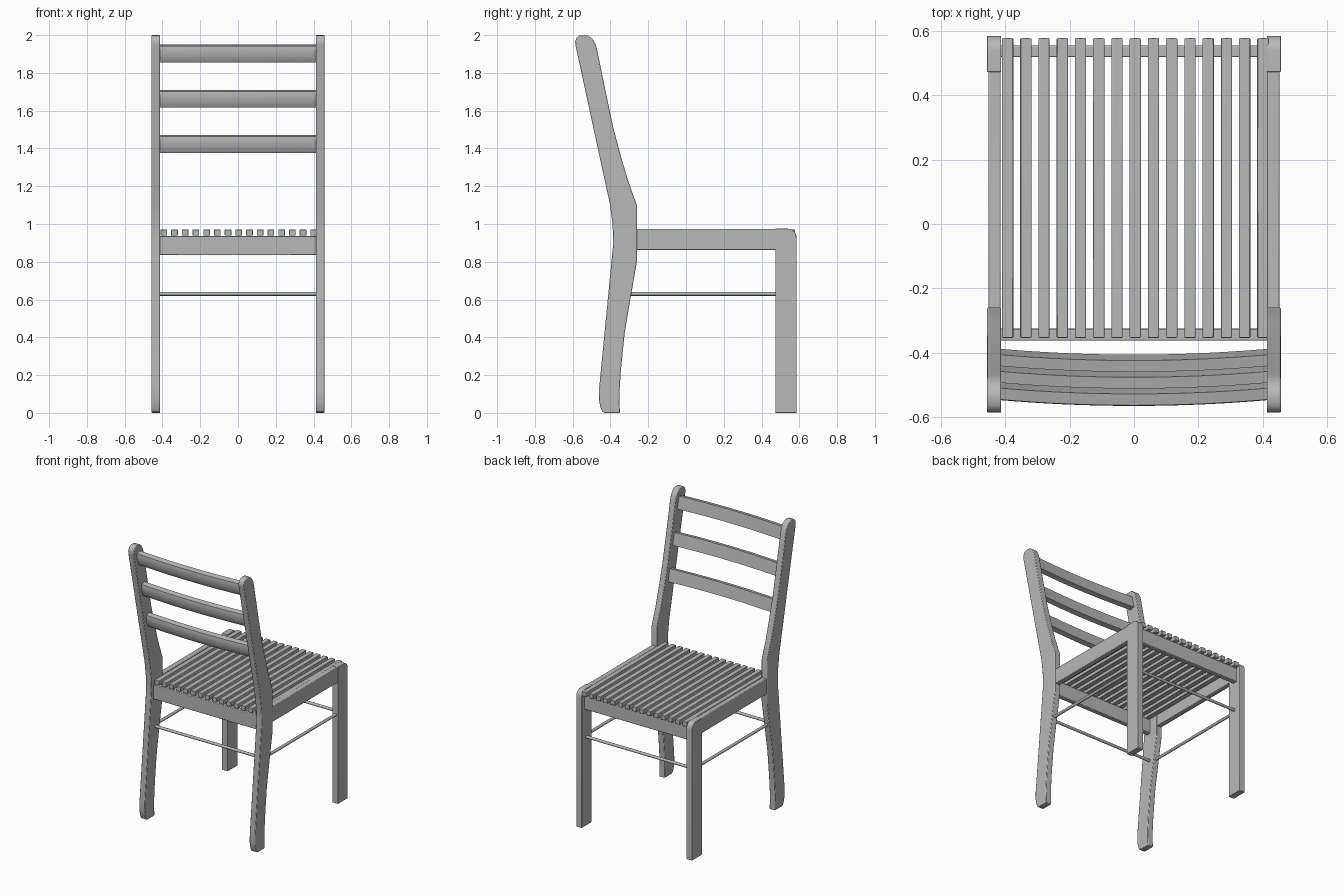
import bpy, bmesh, math
from mathutils import Vector

if "Cube" in bpy.data.objects:
    bpy.data.objects.remove(bpy.data.objects["Cube"])

wood = bpy.data.materials.new("light grey wood")
wood.diffuse_color = (0.48, 0.48, 0.48, 1)
wood.use_nodes = True
wood.node_tree.nodes["Principled BSDF"].inputs["Base Color"].default_value = wood.diffuse_color


def finish(bm, name, bevel=0.0):
    bmesh.ops.recalc_face_normals(bm, faces=bm.faces)
    me = bpy.data.meshes.new(name)
    bm.to_mesh(me)
    bm.free()
    me.materials.append(wood)
    ob = bpy.data.objects.new(name, me)
    bpy.context.collection.objects.link(ob)
    if bevel:
        m = ob.modifiers.new("soft edges", 'BEVEL')
        m.width, m.segments, m.limit_method = bevel, 2, 'ANGLE'
        m.angle_limit = math.radians(50)
    bpy.context.view_layer.objects.active = ob
    ob.select_set(True)
    bpy.ops.object.shade_smooth_by_angle(angle=math.radians(35))
    ob.select_set(False)
    return ob


def loft(name, rings, bevel=0.0):
    """Skin a list of equal-length point rings and cap both ends."""
    bm = bmesh.new()
    vs = [[bm.verts.new(p) for p in r] for r in rings]
    n = len(vs[0])
    for a, b in zip(vs, vs[1:]):
        for i in range(n):
            j = (i + 1) % n
            bm.faces.new((a[i], a[j], b[j], b[i]))
    bm.faces.new(vs[0])
    bm.faces.new(vs[-1])
    return finish(bm, name, bevel)


def extrude_x(name, prof, x0, x1, bevel=0.0):
    return loft(name, [[(x, y, z) for y, z in prof] for x in (x0, x1)], bevel)


def box(name, x0, x1, y0, y1, z0, z1, bevel=0.003):
    return extrude_x(name, [(y0, z0), (y1, z0), (y1, z1), (y0, z1)], x0, x1, bevel)


def rod(name, a, b, r=0.01):
    a, b = Vector(a), Vector(b)
    q = (b - a).to_track_quat('Z', 'Y')
    ring = [Vector((r * math.cos(t * math.tau / 16), r * math.sin(t * math.tau / 16), 0))
            for t in range(16)]
    return loft(name, [[p + q @ v for v in ring] for p in (a, b)])


# side profiles (y, z)
back_prof = [(-.35, 0), (-.353, .1), (-.345, .22), (-.325, .42), (-.295, .6), (-.26, .8),
             (-.26, 1.1), (-.307, 1.23), (-.345, 1.36), (-.385, 1.51), (-.425, 1.7),
             (-.468, 1.91), (-.478, 1.95), (-.495, 1.98), (-.517, 1.997), (-.54, 2.0),
             (-.565, 1.997), (-.58, 1.985), (-.587, 1.965), (-.585, 1.945),
             (-.402, 1.1), (-.389, 1.0), (-.385, .9), (-.46, .13), (-.461, .07),
             (-.453, .03), (-.443, .007), (-.43, 0)]
front_prof = [(.473, 0), (.585, 0), (.585, .925)]
front_prof += [(.54 + .045 * math.cos(a), .93 + .045 * math.sin(a))
               for a in (math.radians(d) for d in range(15, 91, 15))]
front_prof += [(.473, .975)]

# legs, side rails and side stretchers, both sides
for s, side in ((-1, "left"), (1, "right")):
    extrude_x(f"back_leg_{side}", back_prof, s * .413, s * .457, 0.004)
    extrude_x(f"front_leg_{side}", front_prof, s * .413, s * .457, 0.002)
    box(f"side_rail_{side}", s * .415, s * .452, -.30, .48, .862, .973, 0.004)
    rod(f"side_stretcher_{side}", (s * .435, -.33, .63), (s * .435, .5, .63))

# cross rails and cross stretchers
for name, y in (("front", .537), ("back", -.345)):
    box(f"{name}_rail", -.416, .416, y - .018, y + .018, .835, .937, 0.004)
for name, y in (("front", .53), ("back", -.335)):
    rod(f"{name}_stretcher", (-.42, y, .63), (.42, y, .63))

# seat slats
for i in range(15):
    x = -.393 + i * .0567
    box(f"seat_slat_{i + 1}", x - .0175, x + .0175, -.354, .578, .938, .971)

# bowed backrest slats: flat facing the seat, rounded behind
section = [(.021, -.044), (.021, .044), (-.015, .044), (-.02, .03), (-.023, .012),
           (-.023, -.012), (-.02, -.03), (-.015, -.044)]
tilt = math.radians(12)
c, sn = math.cos(tilt), math.sin(tilt)
for i, (y, z) in enumerate(((-.418, 1.423), (-.47, 1.662), (-.522, 1.902))):
    rings = []
    for k in range(17):
        x = -.416 + .832 * k / 16
        bow = -.018 * (1 - (x / .416) ** 2)
        rings.append([(x, y + bow + u * c - v * sn, z + u * sn + v * c) for u, v in section])
    loft(f"backrest_slat_{i + 1}", rings)
